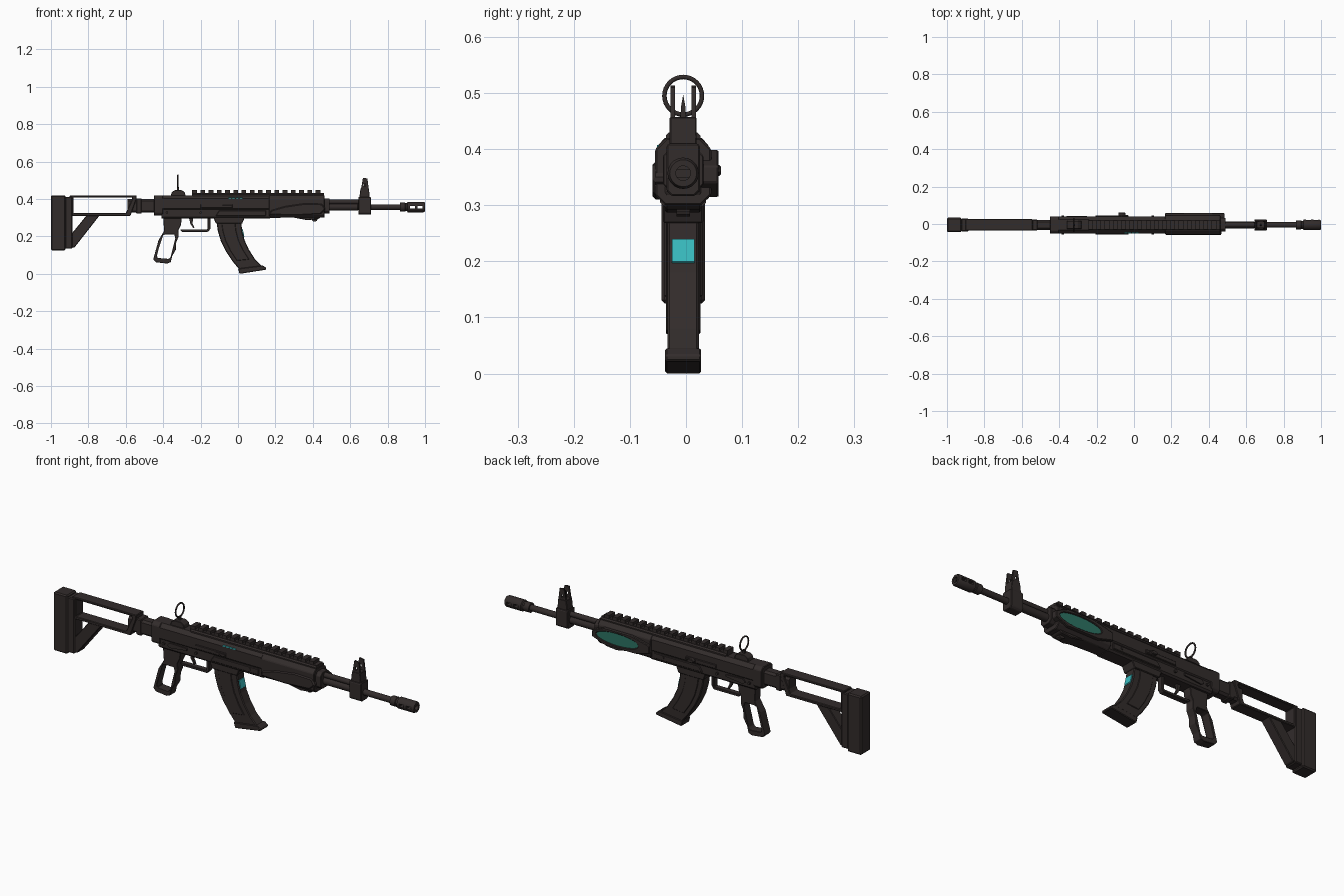
import bpy, bmesh, math
from mathutils import Vector

if "Cube" in bpy.data.objects:
    bpy.data.objects.remove(bpy.data.objects["Cube"], do_unlink=True)

MID = -0.005   # centre plane of the body
AXIS_Z = 0.357  # height of the bore


def material(name, rgb):
    m = bpy.data.materials.new(name)
    m.use_nodes = True
    m.diffuse_color = (*rgb, 1)
    m.node_tree.nodes["Principled BSDF"].inputs["Base Color"].default_value = (*rgb, 1)
    return m


DARK = material("dark brown black", (0.032, 0.025, 0.024))
TEAL = material("deep teal", (0.025, 0.17, 0.125))
CYAN = material("bright cyan", (0.04, 0.5, 0.52))


def finish(name, bm, mat):
    bmesh.ops.recalc_face_normals(bm, faces=bm.faces)
    mesh = bpy.data.meshes.new(name)
    bm.to_mesh(mesh)
    bm.free()
    mesh.materials.append(mat)
    ob = bpy.data.objects.new(name, mesh)
    bpy.context.scene.collection.objects.link(ob)
    return ob


def prism(name, outline, lo, hi, axis="y", holes=(), bevel=0.0, mat=DARK):
    """Extrude an outline from lo to hi; outline is (x, z) along y or (y, z) along x."""
    bm = bmesh.new()
    for loop in (outline, *holes):
        vs = [bm.verts.new((a, lo, b) if axis == "y" else (lo, a, b)) for a, b in loop]
        for i, v in enumerate(vs):
            bm.edges.new((v, vs[i - 1]))
    bmesh.ops.triangle_fill(bm, use_beauty=True, edges=bm.edges[:])
    ext = bmesh.ops.extrude_face_region(bm, geom=bm.faces[:])["geom"]
    step = Vector((0, hi - lo, 0)) if axis == "y" else Vector((hi - lo, 0, 0))
    bmesh.ops.translate(bm, vec=step, verts=[g for g in ext if isinstance(g, bmesh.types.BMVert)])
    bmesh.ops.dissolve_limit(bm, angle_limit=0.01, verts=bm.verts[:], edges=bm.edges[:])
    ob = finish(name, bm, mat)
    if bevel:
        mod = ob.modifiers.new("bevel", "BEVEL")
        mod.width, mod.segments = bevel, 1
    return ob


def slab(name, outline, half, **kw):
    return prism(name, outline, MID - half, MID + half, **kw)


def rect(x0, x1, z0, z1):
    return [(x0, z0), (x1, z0), (x1, z1), (x0, z1)]


def leaf(cx, cz, a, b, n=20):
    return [(cx + a * math.cos(t), cz + b * math.sin(t))
            for t in (2 * math.pi * i / n for i in range(n))]


def section(half, z0, z1, cut_low, cut_top):
    """Chamfered cross-section, symmetric about the centre plane."""
    right = [(half - cut_low, z0), (half, z0 + cut_low), (half, z1 - cut_top), (half - cut_top, z1)]
    return [(MID + y, z) for y, z in right] + [(MID - y, z) for y, z in reversed(right)]


def lathe(name, profile, z=AXIS_Z, n=20):
    bm = bmesh.new()
    rings = [[bm.verts.new((x, MID + r * math.cos(2 * math.pi * i / n),
                            z + r * math.sin(2 * math.pi * i / n))) for i in range(n)]
             for x, r in profile]
    for p, q in zip(rings, rings[1:]):
        for i in range(n):
            bm.faces.new((p[i - 1], p[i], q[i], q[i - 1]))
    bm.faces.new(rings[0])
    bm.faces.new(rings[-1])
    ob = finish(name, bm, DARK)
    bpy.ops.object.select_all(action="DESELECT")
    ob.select_set(True)
    bpy.context.view_layer.objects.active = ob
    bpy.ops.object.shade_smooth_by_angle(angle=math.radians(35))
    return ob


# Stock: butt pad, plate, open frame, diagonal strut and tube
slab("butt_pad", rect(-1, -0.922, 0.125, 0.42), 0.039, bevel=0.006)
slab("butt_plate", rect(-0.924, -0.885, 0.135, 0.412), 0.034, bevel=0.004)
slab("stock_frame", [(-0.9, 0.31), (-0.575, 0.31), (-0.543, 0.4), (-0.543, 0.42), (-0.9, 0.42)], 0.031,
     holes=[[(-0.88, 0.324), (-0.6, 0.324), (-0.565, 0.4), (-0.568, 0.409), (-0.88, 0.409)]], bevel=0.003)
slab("stock_strut", [(-0.9, 0.14), (-0.875, 0.14), (-0.74, 0.312), (-0.81, 0.312), (-0.885, 0.22),
                     (-0.9, 0.22)], 0.027, bevel=0.003)
prism("stock_tube", section(0.027, 0.327, 0.4, 0.01, 0.01), -0.59, -0.43, "x")
slab("stock_latch", rect(-0.545, -0.515, 0.322, 0.404), 0.029, bevel=0.004)

# Receiver
prism("receiver_rear", section(0.046, 0.312, 0.42, 0.012, 0.014), -0.45, -0.4, "x", bevel=0.003)
prism("lower_receiver", section(0.041, 0.297, 0.36, 0.008, 0.002), -0.41, 0.17, "x")
prism("upper_receiver", section(0.046, 0.343, 0.42, 0.006, 0.018), -0.405, 0.17, "x")
slab("magazine_well", [(-0.135, 0.31), (-0.118, 0.268), (0.022, 0.268), (0.04, 0.31)], 0.036, bevel=0.003)

# Side details: cover plates, port, levers and pins
for side, tag in ((-1, "right"), (1, "left")):
    def side_plate(name, outline, top, base=0.03, **kw):
        lo, hi = sorted((MID + side * base, MID + side * top))
        return prism(tag + "_" + name, outline, lo, hi, **kw)

    side_plate("port_cover", rect(-0.2, -0.03, 0.352, 0.372), 0.051, bevel=0.002)
    side_plate("body_panel", [(-0.12, 0.31), (0.15, 0.31), (0.15, 0.34), (-0.1, 0.34)], 0.046, bevel=0.003)
    side_plate("selector", [(-0.36, 0.325), (-0.345, 0.315), (-0.25, 0.326), (-0.25, 0.336),
                            (-0.345, 0.34)], 0.047)
    for x in (-0.38, -0.2, 0.1):
        side_plate("pin", leaf(x, 0.327, 0.007, 0.007, 10), 0.05)
slab("charging_handle_arm", rect(-0.085, -0.03, 0.356, 0.368), 0.052, bevel=0.002)
prism("charging_handle_knob", leaf(-0.065, 0.362, 0.02, 0.01, 12), 0.03, 0.062, bevel=0.003)
for i in range(4):
    x = -0.05 + i * 0.019
    prism("cyan_light", rect(x, x + 0.016, 0.402, 0.407), MID - 0.047, MID - 0.04, mat=CYAN)

# Toothed top rail, cut as one outline
teeth, start, pitch = 16, -0.245, 0.044
comb = [(start, 0.41)]
for i in range(teeth):
    x = start + i * pitch
    comb += [(x, 0.447), (x + 0.025, 0.447), (x + 0.025, 0.433), (x + pitch, 0.433)]
comb.append((start + teeth * pitch, 0.41))
slab("top_rail", comb, 0.024)
prism("rail_base", section(0.031, 0.405, 0.43, 0.002, 0.006), -0.24, 0.46, "x")

# Rear sight
slab("rear_sight_base", [(-0.36, 0.415), (-0.28, 0.415), (-0.285, 0.436), (-0.3, 0.447), (-0.338, 0.447),
                         (-0.355, 0.436)], 0.022, bevel=0.002)
slab("rear_sight_stem", rect(-0.327, -0.315, 0.44, 0.464), 0.006)
bpy.ops.mesh.primitive_torus_add(major_segments=32, minor_segments=8, major_radius=0.0335,
                                 minor_radius=0.004, location=(-0.321, MID, 0.495),
                                 rotation=(0, math.pi / 2, 0))
ring = bpy.context.object
ring.name = "rear_sight_ring"
ring.data.materials.append(DARK)
bpy.ops.object.shade_smooth_by_angle(angle=math.radians(60))

# Handguard with a shaped right panel and a teal window on the left
prism("handguard", section(0.05, 0.3, 0.42, 0.018, 0.02), 0.165, 0.462, "x", bevel=0.003)
slab("handguard_belly", [(0.17, 0.31), (0.17, 0.298), (0.29, 0.302), (0.37, 0.287), (0.43, 0.293),
                         (0.465, 0.32), (0.465, 0.34)], 0.033, bevel=0.004)
prism("handguard_nose", section(0.036, 0.322, 0.403, 0.015, 0.015), 0.455, 0.49, "x", bevel=0.002)
prism("right_guard_panel", [(0.165, 0.315), (0.3, 0.31), (0.44, 0.318), (0.47, 0.345), (0.45, 0.375),
                            (0.36, 0.378), (0.25, 0.362), (0.175, 0.34)], -0.06, -0.03, bevel=0.006)
prism("left_window_frame", [(0.165, 0.335), (0.24, 0.315), (0.42, 0.315), (0.485, 0.34), (0.485, 0.37),
                            (0.42, 0.398), (0.26, 0.398), (0.165, 0.375)], 0.025, 0.058,
      holes=[leaf(0.345, 0.357, 0.118, 0.03)], bevel=0.003)
prism("teal_window", leaf(0.345, 0.357, 0.12, 0.032), 0.03, 0.053, mat=TEAL)
slab("guard_stud", leaf(0.41, 0.29, 0.015, 0.011, 10), 0.012)

# Barrel, gas tube and slotted muzzle
lathe("barrel", [(0.45, 0.019), (0.64, 0.019), (0.645, 0.015), (0.88, 0.015)])
lathe("gas_tube", [(0.45, 0.013), (0.66, 0.013)], z=0.385)
muzzle = lathe("muzzle", [(0.865, 0.015), (0.865, 0.024), (0.893, 0.024), (0.896, 0.021), (0.903, 0.021),
                          (0.907, 0.028), (0.992, 0.028), (1.0, 0.024), (1.0, 0.013), (0.985, 0.013)])
for x in (0.92, 0.96):
    cutter = slab("muzzle_slot_cutter", rect(x, x + 0.026, AXIS_Z - 0.007, AXIS_Z + 0.007), 0.06)
    cutter.hide_render = True
    cutter.hide_set(True)
    cutter.display_type = "WIRE"
    mod = muzzle.modifiers.new("slot", "BOOLEAN")
    mod.operation, mod.object, mod.solver = "DIFFERENCE", cutter, "EXACT"

# Front sight
prism("front_sight_block", section(0.03, 0.316, 0.41, 0.01, 0.004), 0.643, 0.71, "x", bevel=0.003)
slab("front_sight_neck", [(0.648, 0.4), (0.705, 0.4), (0.7, 0.457), (0.655, 0.457)], 0.024, bevel=0.002)
for s in (-1, 1):
    y = MID + s * 0.019
    prism("front_sight_ear", [(0.652, 0.42), (0.703, 0.42), (0.692, 0.51), (0.668, 0.513)],
          y - 0.004, y + 0.004, holes=[leaf(0.677, 0.475, 0.006, 0.009, 8)])
prism("front_sight_post", [(MID - 0.005, 0.45), (MID + 0.005, 0.45), (MID + 0.004, 0.475),
                           (MID, 0.497), (MID - 0.004, 0.475)], 0.674, 0.682, "x")

# Pistol grip with an open centre
slab("pistol_grip", [(-0.4, 0.302), (-0.3, 0.302), (-0.305, 0.262), (-0.318, 0.235), (-0.317, 0.2),
                     (-0.33, 0.17), (-0.332, 0.13), (-0.352, 0.095), (-0.36, 0.062), (-0.38, 0.055),
                     (-0.44, 0.062), (-0.453, 0.078), (-0.425, 0.18), (-0.395, 0.23)], 0.023,
     holes=[[(-0.405, 0.205), (-0.39, 0.21), (-0.34, 0.21), (-0.335, 0.19), (-0.36, 0.09),
             (-0.37, 0.08), (-0.43, 0.085), (-0.433, 0.1)]], bevel=0.004)

# Trigger and guard
slab("trigger_guard", [(-0.31, 0.238), (-0.3, 0.225), (-0.16, 0.225), (-0.148, 0.24), (-0.148, 0.3),
                       (-0.163, 0.3), (-0.163, 0.238)], 0.014, bevel=0.002)
slab("trigger", [(-0.262, 0.3), (-0.24, 0.3), (-0.243, 0.27), (-0.232, 0.247), (-0.24, 0.245),
                 (-0.255, 0.268)], 0.006)

# Curved magazine with raised side panels, floor plate and cyan edge light
back = [(-0.115, 0.28), (-0.108, 0.23), (-0.092, 0.175), (-0.065, 0.12), (-0.03, 0.068), (0.01, 0.02)]
front = [(0.017, 0.28), (0.022, 0.23), (0.035, 0.18), (0.058, 0.13), (0.09, 0.08), (0.135, 0.035)]
slab("magazine", back + front[::-1], 0.028, bevel=0.004)


def blend(t):
    return [(a + (c - a) * t, b + (d - b) * t) for (a, b), (c, d) in zip(back[:-1], front[:-1])]


slab("magazine_side_panel", blend(0.2) + blend(0.75)[::-1], 0.031, bevel=0.002)
slab("magazine_floor", [(0.008, 0.0), (0.15, 0.022), (0.15, 0.033), (0.132, 0.045), (0.0, 0.028)],
     0.032, bevel=0.003)
slab("cyan_magazine_light", [(0.021, 0.24), (0.025, 0.24), (0.034, 0.2), (0.029, 0.195)], 0.02, mat=CYAN)
